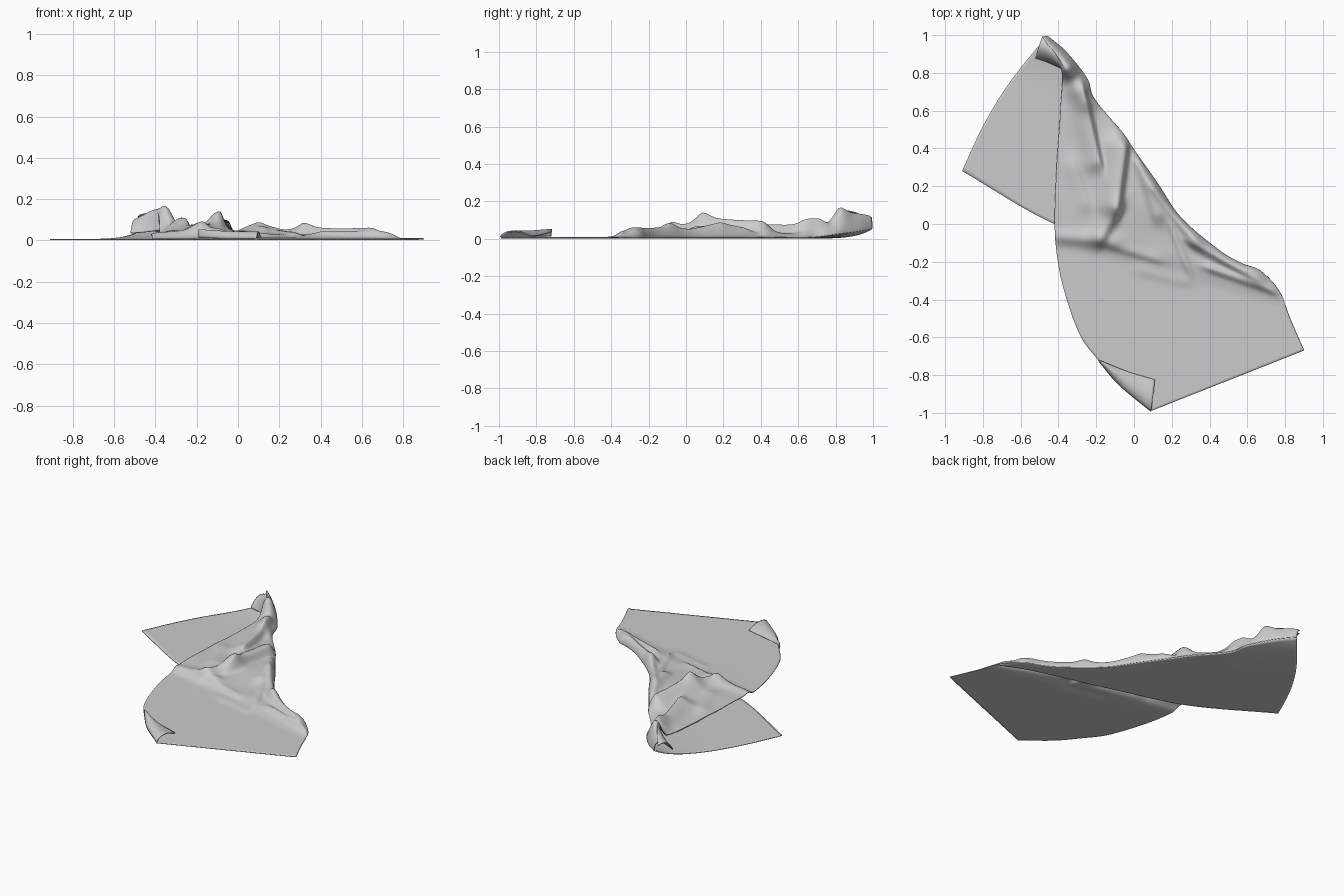
import bpy, bmesh, math
from mathutils import Vector


def curve(pts, n):
    """Sample a smooth curve through pts, n+1 points evenly by length."""
    p = [Vector(q) if len(q) == 3 else Vector((q[0], q[1], 0.008)) for q in pts]
    p = [p[0] * 2 - p[1]] + p + [p[-1] * 2 - p[-2]]
    dense = []
    for i in range(1, len(p) - 2):
        a, b, c, d = p[i - 1:i + 3]
        for k in range(40):
            t = k / 40
            dense.append(0.5 * (2 * b + (c - a) * t + (2 * a - 5 * b + 4 * c - d) * t * t
                                + (3 * b - a - 3 * c + d) * t ** 3))
    dense.append(p[-2])
    acc = [0.0]
    for a, b in zip(dense, dense[1:]):
        acc.append(acc[-1] + (b - a).length)
    out, j = [], 0
    for i in range(n + 1):
        s = acc[-1] * i / n
        while j < len(acc) - 2 and acc[j + 1] < s:
            j += 1
        f = (s - acc[j]) / max(acc[j + 1] - acc[j], 1e-9)
        out.append(dense[j].lerp(dense[j + 1], min(f, 1)))
    return out


def sheet(name, n, m, func, thick=0.006):
    """Cloth panel from func(i, v) with v in 0..1 across the panel."""
    bm = bmesh.new()
    g = [[bm.verts.new(func(i, j / m)) for j in range(m + 1)] for i in range(n + 1)]
    for i in range(n):
        for j in range(m):
            bm.faces.new((g[i][j], g[i + 1][j], g[i + 1][j + 1], g[i][j + 1]))
    bmesh.ops.remove_doubles(bm, verts=bm.verts, dist=1e-5)
    bmesh.ops.recalc_face_normals(bm, faces=bm.faces)
    for f in bm.faces:
        f.smooth = True
    me = bpy.data.meshes.new(name)
    bm.to_mesh(me)
    bm.free()
    ob = bpy.data.objects.new(name, me)
    bpy.context.collection.objects.link(ob)
    mod = ob.modifiers.new("thickness", 'SOLIDIFY')
    mod.thickness = thick
    mod.offset = 0
    return ob


def smooth(a, b, x):
    t = min(max((x - a) / (b - a), 0), 1)
    return t * t * (3 - 2 * t)


# Wrinkles: start xy, end xy, height, width on left and right of travel
ridges = [
    (-0.47, 0.98, -0.36, 0.83, 0.105, 0.07, 0.04),
    (-0.35, 0.82, -0.25, 0.66, 0.035, 0.07, 0.06),
    (-0.27, 0.70, -0.19, 0.34, 0.045, 0.02, 0.08),
    (-0.05, 0.40, -0.09, 0.10, 0.060, 0.022, 0.09),
    (-0.09, 0.08, -0.17, -0.06, 0.040, 0.03, 0.06),
    (-0.32, 0.30, -0.26, 0.12, 0.014, 0.03, 0.05),
    (-0.38, -0.07, -0.12, -0.09, 0.022, 0.04, 0.035),
    (-0.10, -0.12, 0.10, -0.18, 0.012, 0.03, 0.02),
    (0.04, 0.32, 0.12, 0.06, 0.030, 0.06, 0.035),
    (0.12, 0.18, 0.32, -0.08, 0.028, 0.05, 0.03),
    (0.20, -0.02, 0.28, -0.22, 0.014, 0.02, 0.02),
    (0.32, -0.10, 0.64, -0.28, 0.030, 0.06, 0.025),
    (0.42, -0.24, 0.72, -0.345, 0.018, 0.022, 0.02),
    (0.06, -0.25, 0.26, -0.30, 0.008, 0.04, 0.03),
]


def height(x, y):
    d = y + 0.135 + 0.27 * x              # distance past the hidden lower edge
    z = 0.006 + 0.020 * smooth(-0.10, 0.04, d)
    z += 0.018 * math.exp(-((x + 0.05) / 0.22) ** 2 - ((y - 0.15) / 0.25) ** 2)
    p = Vector((x, y))
    for x1, y1, x2, y2, h, wl, wr in ridges:
        a, dv = Vector((x1, y1)), Vector((x2 - x1, y2 - y1))
        ln = dv.length
        dv /= ln
        s, c = (p - a).dot(dv), dv.cross(p - a)
        over = max(-s, s - ln, 0)
        z += h * math.exp(-(c / (wl if c > 0 else wr)) ** 2 - (over / 0.06) ** 2)
    return z + 0.002 * smooth(-0.1, 0.05, d) * math.sin(21 * x + 9 * y) * math.sin(17 * y - 6 * x)


N = 150
fold_pts = [(-0.46, 0.995, 0.055), (-0.36, 0.91, 0.04), (-0.25, 0.77, 0.02), (-0.21, 0.66),
            (-0.06, 0.48), (0.0, 0.39), (0.12, 0.22), (0.25, 0.03), (0.45, -0.14),
            (0.57, -0.21), (0.67, -0.25), (0.77, -0.36)]

# Upper layer: folded over, rumpled along the fold and flat at the front
left = curve([(-0.485, 0.99), (-0.385, 0.83), (-0.39, 0.6), (-0.41, 0.3), (-0.42, 0),
              (-0.40, -0.22), (-0.35, -0.42), (-0.28, -0.6), (-0.19, -0.72),
              (-0.08, -0.85), (0.09, -0.99)], N)
right = curve(fold_pts + [(0.83, -0.51), (0.90, -0.67)], N)


def upper(i, v):
    u = 1 - (1 - v) ** 1.6
    p = left[i].lerp(right[i], u)
    dist = (p.xy - right[i].xy).length
    k = 1 - min(dist / 0.045, 1)
    k = math.sqrt(max(1 - k * k, 0))      # rounded roll at the fold
    p.z = right[i].z + (height(p.x, p.y) - right[i].z) * k
    p.z = max(p.z, 0.004)
    return p


sheet("upper_layer", N, 110, upper)

# Lower layer: flat on the ground, joined to the fold
lower_edge = curve([(-0.91, 0.28, 0.004), (-0.42, 0.0, 0.004), (0.08, -0.15, 0.004),
                    (0.53, -0.27, 0.004), (0.76, -0.355, 0.004)], N)
fold = curve(fold_pts, N)


def lower(i, u):
    p = lower_edge[i].lerp(fold[i], u)
    p.z = 0.004 + (fold[i].z - 0.004) * u ** 8
    p += Vector((-0.86, 0.52, 0)) * 0.04 * math.sin(math.pi * u) * (1 - i / N) ** 3
    return p


sheet("lower_layer", N, 40, lower)


def flap(name, a, b, c, bulge):
    """Turned-over corner lofted through three rows."""
    n = 24
    A, B, C = curve(a, n), curve(b, n), curve(c, n)

    def f(i, u):
        p = A[i] * (1 - u) * (1 - 2 * u) + B[i] * 4 * u * (1 - u) + C[i] * u * (2 * u - 1)
        p.z += bulge * math.sin(math.pi * u ** 0.6)
        return p
    sheet(name, n, 20, f)


# Turned-over corner at the front
flap("front_corner_flap",
     [(-0.19, -0.72, 0.012), (-0.08, -0.85, 0.010), (0.09, -0.992, 0.010)],
     [(-0.19, -0.72, 0.030), (-0.045, -0.82, 0.020), (0.102, -0.905, 0.018)],
     [(-0.19, -0.72, 0.035), (-0.04, -0.78, 0.020), (0.11, -0.825, 0.014)], 0.024)

# Curled corner at the back tip
flap("back_corner_flap",
     [(-0.485, 0.99, 0.09), (-0.43, 0.92, 0.135), (-0.375, 0.84, 0.155)],
     [(-0.505, 0.935, 0.095), (-0.45, 0.89, 0.11), (-0.385, 0.83, 0.115)],
     [(-0.52, 0.88, 0.035), (-0.45, 0.855, 0.04), (-0.375, 0.82, 0.05)], 0.0)
